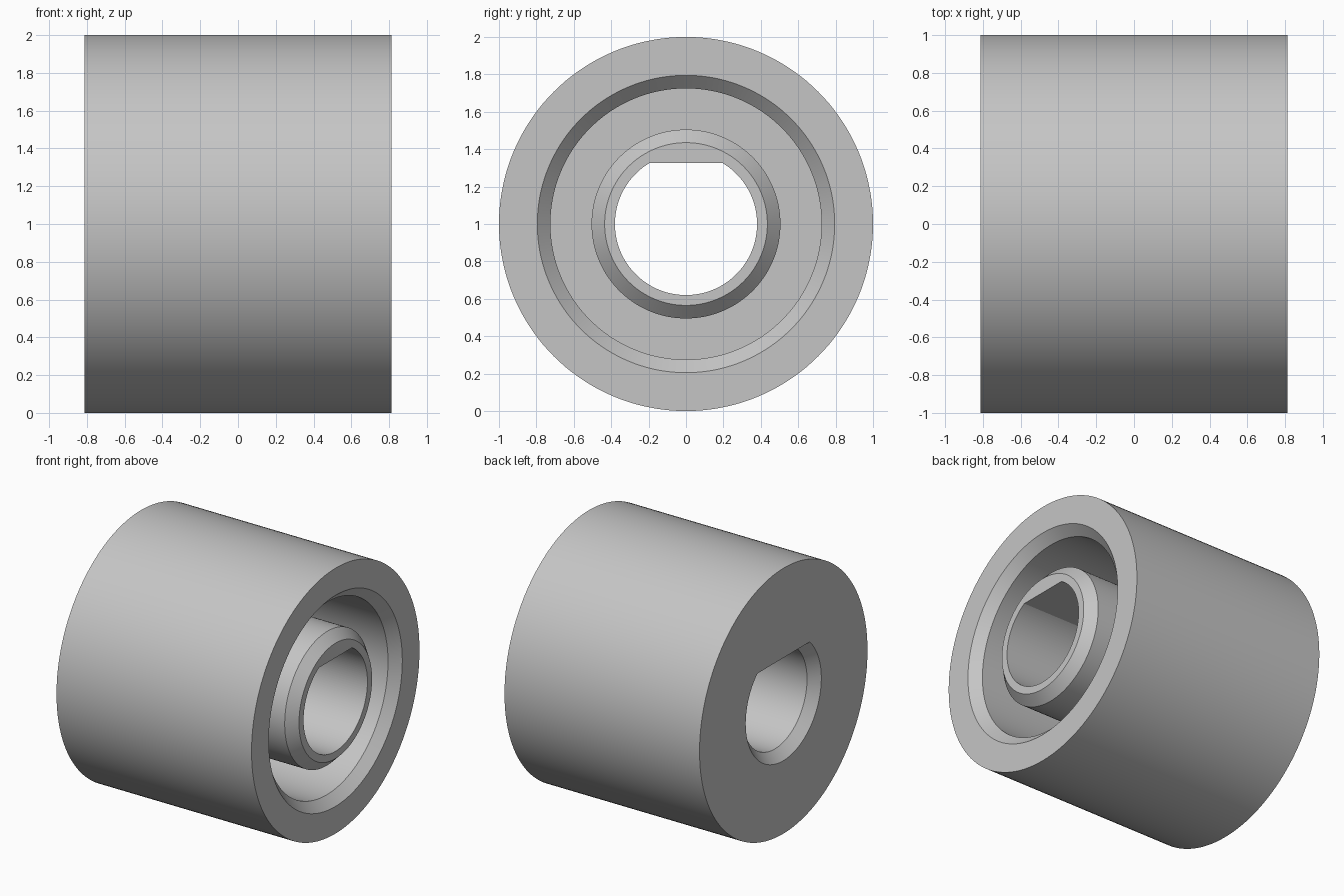
import bpy, bmesh, math
from mathutils import Vector

if "Cube" in bpy.data.objects:
    bpy.data.objects.remove(bpy.data.objects["Cube"], do_unlink=True)

HALF = 0.813          # half width along x
CHAMFER = 0.07
FLOOR = -0.53         # inner floor of the annular recess
FLAT = 0.325          # height of the bore flat above the axis
SEGMENTS = 144
AXIS = Vector((0, 0, 1))

grey = bpy.data.materials.new("plain_grey")
grey.use_nodes = True
colour = (0.56, 0.56, 0.56, 1)
grey.diffuse_color = colour
grey.node_tree.nodes["Principled BSDF"].inputs["Base Color"].default_value = colour


def lathe(name, profile, flat=None):
    """Revolve (x, radius) points about the x axis; optionally slice off the top."""
    bm = bmesh.new()
    verts = [bm.verts.new((x, 0, r)) for x, r in profile]
    edges = [bm.edges.new(pair) for pair in zip(verts, verts[1:])]
    bmesh.ops.spin(bm, geom=verts + edges, cent=(0, 0, 0), axis=(1, 0, 0),
                   angle=math.tau, steps=SEGMENTS)
    bmesh.ops.remove_doubles(bm, verts=bm.verts, dist=1e-5)
    if flat is not None:
        cut = bmesh.ops.bisect_plane(bm, geom=bm.verts[:] + bm.edges[:] + bm.faces[:],
                                     plane_co=AXIS * flat, plane_no=AXIS, clear_outer=True)
        rim = [e for e in cut["geom_cut"] if isinstance(e, bmesh.types.BMEdge)]
        bmesh.ops.holes_fill(bm, edges=rim)
    bmesh.ops.recalc_face_normals(bm, faces=bm.faces)
    mesh = bpy.data.meshes.new(name)
    bm.to_mesh(mesh)
    bm.free()
    mesh.materials.append(grey)
    obj = bpy.data.objects.new(name, mesh)
    obj.location.z = 1
    bpy.context.collection.objects.link(obj)
    return obj


# Roller: outer drum, chamfered annular recess and chamfered central hub
hub, recess, bore = 0.505, 0.725, 0.38
roller = lathe("roller_body", [
    (-HALF, 0), (-HALF, 1), (HALF, 1),
    (HALF, recess + CHAMFER), (HALF - CHAMFER, recess), (FLOOR, recess),
    (FLOOR, hub), (HALF - CHAMFER, hub), (HALF, hub - CHAMFER), (HALF, 0)])

# D-shaped bore, chamfered only on its round part at the closed end
END = HALF + 0.1
cutter = lathe("bore_cutter", [
    (-END, 0), (-END, bore + CHAMFER), (-HALF, bore + CHAMFER),
    (-HALF + CHAMFER, bore), (END, bore), (END, 0)], flat=FLAT)
cutter.hide_render = True

cut = roller.modifiers.new("bore", 'BOOLEAN')
cut.operation = 'DIFFERENCE'
cut.solver = 'EXACT'
cut.object = cutter
bpy.ops.object.select_all(action='DESELECT')
roller.select_set(True)
bpy.context.view_layer.objects.active = roller
bpy.context.view_layer.update()
bpy.ops.object.modifier_apply(modifier=cut.name)
bpy.data.objects.remove(cutter, do_unlink=True)
bpy.ops.object.shade_smooth_by_angle(angle=math.radians(30))
